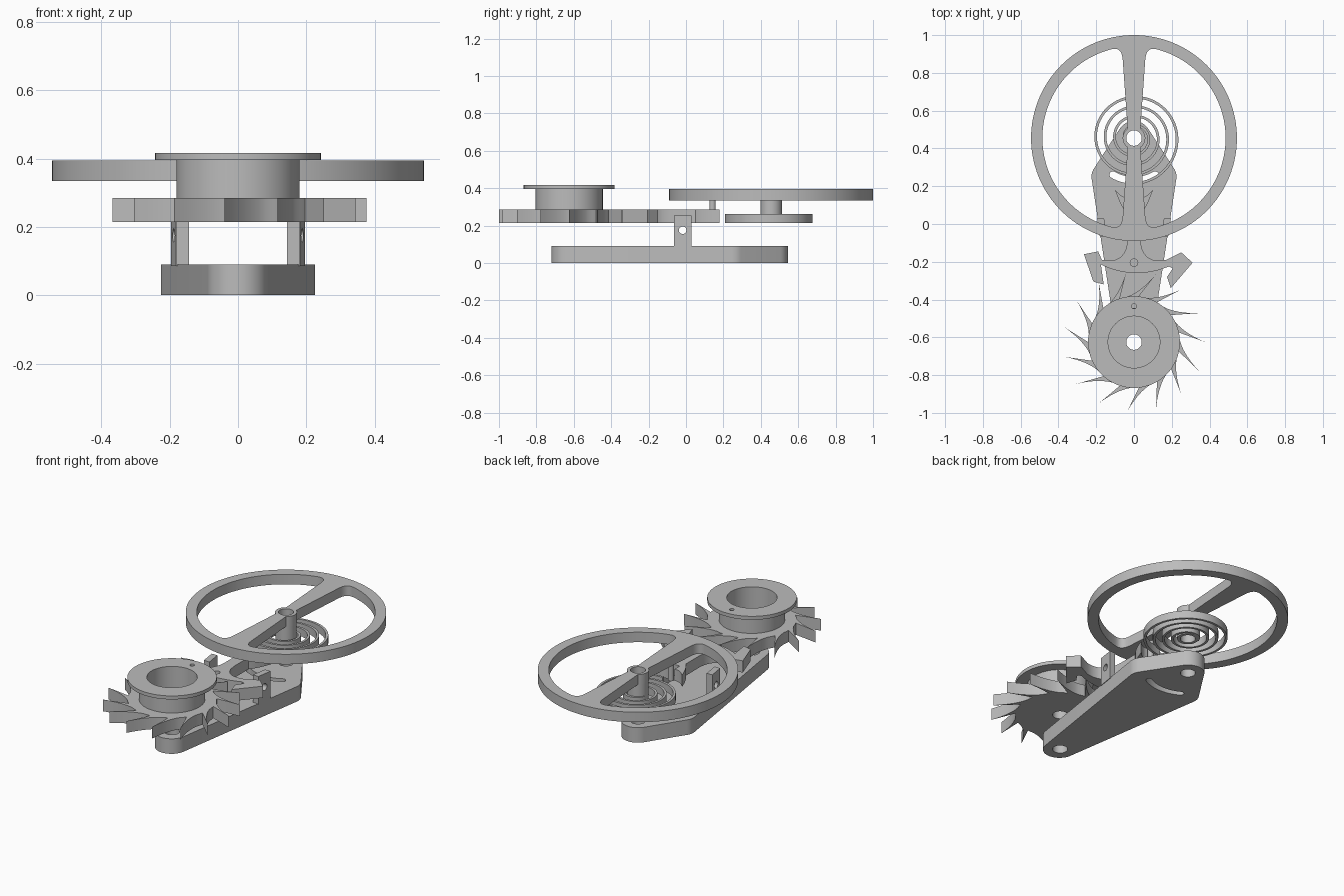
import bpy
import bmesh
from math import sin, cos, radians, pi
from mathutils import Matrix, Vector
from mathutils.geometry import convex_hull_2d

cube = bpy.data.objects.get("Cube")
if cube:
    bpy.data.objects.remove(cube)

grey = bpy.data.materials.new("plain_grey")
grey.use_nodes = True
grey.diffuse_color = (0.5, 0.5, 0.5, 1)
grey.node_tree.nodes["Principled BSDF"].inputs["Base Color"].default_value = (0.5, 0.5, 0.5, 1)

BALANCE_Y, ESCAPE_Y, BORE = 0.455, -0.625, 0.041


def polar(r, deg, cy=0.0, cx=0.0):
    return Vector((cx + r * cos(radians(deg)), cy + r * sin(radians(deg))))


def arc(r, start, end, steps, cy=0.0, cx=0.0):
    return [polar(r, start + (end - start) * i / steps, cy, cx) for i in range(steps + 1)]


def circle(r, cy=0.0, cx=0.0, n=64):
    return arc(r, 0, 360, n, cy, cx)[:-1]


def bend(a, b, c, steps=6):
    """Curve from a to c that leans towards b."""
    a, b, c = Vector(a), Vector(b), Vector(c)
    ts = [i / steps for i in range(steps + 1)]
    return [a * (1 - t) ** 2 + b * 2 * t * (1 - t) + c * t * t for t in ts]


def prism(name, outline, z0, z1, holes=(), matrix=None):
    """Extrude an outline with holes from z0 to z1."""
    bm = bmesh.new()
    edges = []
    for loop in [outline, *holes]:
        vs = [bm.verts.new((p[0], p[1], z0)) for p in loop]
        edges += [bm.edges.new((vs[i - 1], vs[i])) for i in range(len(vs))]
    bmesh.ops.triangle_fill(bm, edges=edges, use_beauty=True, use_dissolve=False)
    ext = bmesh.ops.extrude_face_region(bm, geom=bm.faces[:], use_keep_orig=True)
    top = [g for g in ext["geom"] if isinstance(g, bmesh.types.BMVert)]
    bmesh.ops.translate(bm, verts=top, vec=(0, 0, z1 - z0))
    if matrix:
        bm.transform(matrix)
    bmesh.ops.recalc_face_normals(bm, faces=bm.faces[:])
    mesh = bpy.data.meshes.new(name)
    bm.to_mesh(mesh)
    bm.free()
    mesh.materials.append(grey)
    obj = bpy.data.objects.new(name, mesh)
    bpy.context.collection.objects.link(obj)
    bpy.ops.object.select_all(action="DESELECT")
    obj.select_set(True)
    bpy.context.view_layer.objects.active = obj
    bpy.ops.object.shade_smooth_by_angle(angle=radians(28))
    return obj


# Base plate: hull of four rounded corners, two bores and a curved slot
corners = (circle(0.09, BALANCE_Y) + circle(0.09, -0.63)
           + circle(0.08, 0.25, 0.145) + circle(0.08, 0.25, -0.145))
plate = [corners[i] for i in convex_hull_2d(corners)]
slot = (arc(0.242, -120, -60, 20, BALANCE_Y) + arc(0.018, -60, 120, 8, *reversed(polar(0.224, -60, BALANCE_Y)))[1:-1]
        + arc(0.206, -60, -120, 20, BALANCE_Y) + arc(0.018, 60, 240, 8, *reversed(polar(0.224, -120, BALANCE_Y)))[1:-1])
prism("base_plate", plate, 0, 0.09,
      [circle(BORE, BALANCE_Y), circle(BORE, ESCAPE_Y), slot])

# Pair of upright posts with cross holes, following the plate edges
for side, name in ((1, "left_post"), (-1, "right_post")):
    lean = Matrix(((0.155 * side, 0, side, 0), (1, 0, 0, 0), (0, 1, 0, 0), (0, 0, 0, 1)))
    prism(name, [(-0.065, 0.085), (0.03, 0.085), (0.03, 0.255), (-0.065, 0.255)],
          0.154, 0.191, [circle(0.02, 0.175, -0.018, 24)], lean)

# Escape wheel with fifteen hooked teeth
teeth = []
for i in range(15):
    a = i * 24
    root, tip, heel = polar(0.243, a + 12), polar(0.376, a), polar(0.243, a + 26)
    teeth += bend(root, polar(0.30, a + 5.5), tip)
    teeth += bend(tip, polar(0.27, a + 10), heel)[1:]
    teeth.append(polar(0.243, a + 31))
teeth = [p + Vector((0, ESCAPE_Y)) for p in teeth]
prism("escape_wheel", teeth, 0.215, 0.285, [circle(BORE, ESCAPE_Y)])

# Winding drum and its flange
drum_bore = circle(0.137, ESCAPE_Y)
prism("drum", circle(0.18, ESCAPE_Y), 0.285, 0.396, [drum_bore])
prism("drum_flange", circle(0.243, ESCAPE_Y), 0.396, 0.417,
      [drum_bore, circle(0.013, -0.435, n=20)])

# Pallet fork: stem with horns, two arms ending in angled pallets
horn = (bend((0.032, -0.09), (0.035, -0.165), (0.11, -0.18))
        + [(0.032, 0.04)])
stem = bend((0.17, -0.19), (0.045, -0.215), (0.034, -0.09))
horn = (bend((0.034, 0.05), (0.07, 0.09), (0.1, 0.18))
        + bend((0.085, 0.165), (0.055, 0.135), (0.022, 0.14)) + [(0.022, 0.09)])
half = stem + horn
under = bend((-0.175, -0.215), (0, -0.30), (0.185, -0.225), 12)
right_pallet = [(0.205, -0.235), (0.175, -0.28), (0.195, -0.34), (0.31, -0.205), (0.25, -0.15)]
left_pallet = [(-0.19, -0.145), (-0.265, -0.16), (-0.215, -0.305), (-0.16, -0.32)]
fork = under + right_pallet + half + [(-p[0], p[1]) for p in reversed(half)] + left_pallet
prism("pallet_fork", fork, 0.215, 0.285, [circle(0.02, -0.205, n=24)])

# Balance wheel: rim, two flared spokes and a hub
corner, spoke_end = polar(0.485, 82), Vector((0.06, 0.42))
window = bend(spoke_end, (0.066, 0.483), polar(0.485, 76))
window += arc(0.485, 74, -74, 50)
window += [Vector((p.x, -p.y)) for p in reversed(bend(spoke_end, (0.066, 0.483), polar(0.485, 76)))]
window += arc(0.06, -56, 56, 12)
shift = Vector((0, BALANCE_Y))
windows = [[Vector((p.x * s, p.y)) + shift for p in window] for s in (1, -1)]
prism("balance_wheel", circle(0.545, BALANCE_Y, n=128), 0.335, 0.395,
      windows + [circle(BORE, BALANCE_Y)])

# Hollow shaft and impulse pin under the balance wheel
prism("balance_shaft", circle(0.058, BALANCE_Y), 0.215, 0.336, [circle(BORE, BALANCE_Y)])
prism("impulse_pin", circle(0.017, 0.142, n=24), 0.215, 0.336)

# Spiral hairspring
turns, steps = 3.7, 220
outer, inner = [], []
for i in range(steps + 1):
    deg = -90 + 360 * turns * i / steps
    r = 0.235 - 0.05 * deg / 360
    outer.append(polar(r, deg, BALANCE_Y))
    inner.append(polar(r - 0.014, deg, BALANCE_Y))
prism("hairspring", outer + inner[::-1], 0.215, 0.261)
